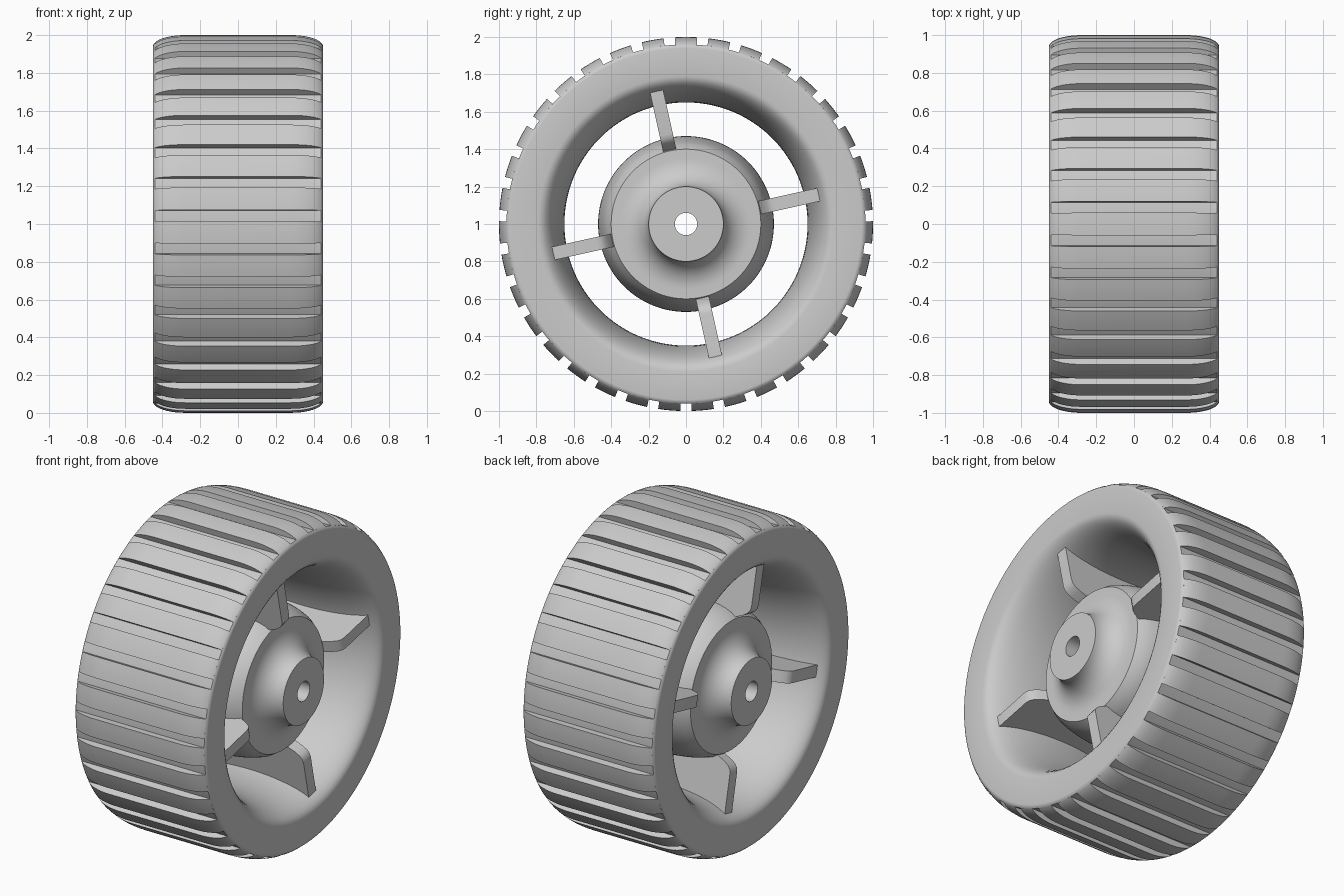
import bpy, bmesh
from math import sin, cos, pi, radians, sqrt, acos

cube = bpy.data.objects.get("Cube")
if cube:
    bpy.data.objects.remove(cube, do_unlink=True)

GREY = (0.6, 0.6, 0.6, 1.0)
grey = bpy.data.materials.new("light_grey")
grey.use_nodes = True
grey.diffuse_color = GREY
grey.node_tree.nodes["Principled BSDF"].inputs["Base Color"].default_value = GREY

LUGS = 35
SEGMENTS = LUGS * 4
HALF = 0.45          # half the wheel width
FLOOR = 0.96         # groove floor radius
GROOVE = 0.06        # groove width


def polar(x, r, a):
    """Point at radius r and angle a from the top, around the x axle."""
    return (x, r * sin(a), r * cos(a) + 1)


def finish(name, bm):
    bmesh.ops.recalc_face_normals(bm, faces=bm.faces)
    mesh = bpy.data.meshes.new(name)
    bm.to_mesh(mesh)
    bm.free()
    mesh.materials.append(grey)
    obj = bpy.data.objects.new(name, mesh)
    bpy.context.collection.objects.link(obj)
    bpy.ops.object.select_all(action='DESELECT')
    obj.select_set(True)
    bpy.context.view_layer.objects.active = obj
    bpy.ops.object.shade_smooth_by_angle(angle=radians(32))
    return obj


def revolve(name, profile):
    """Turn a closed (x, r) profile around the axle."""
    bm = bmesh.new()
    rings = [[bm.verts.new(polar(x, r, 2 * pi * k / SEGMENTS)) for x, r in profile]
             for k in range(SEGMENTS)]
    n = len(profile)
    for k in range(SEGMENTS):
        a, b = rings[k], rings[(k + 1) % SEGMENTS]
        for i in range(n):
            j = (i + 1) % n
            bm.faces.new((a[i], a[j], b[j], b[i]))
    return finish(name, bm)


def mirrored(half):
    """Add the -x half of a profile listed from +x inward."""
    return half + [(-x, r) for x, r in reversed(half) if x > 1e-6]


# Rounded tyre shoulder, from the tread (t = 0) to the side face (t = 90 degrees)
def shoulder(t):
    return (0.28 + 0.17 * sin(t), 0.94 + 0.06 * cos(t))


t_floor = acos((FLOOR - 0.94) / 0.06)

# Tyre ring: groove floor, shoulders, flat side faces and flared bore
outer = [shoulder(t_floor + (pi / 2 - t_floor) * i / 3) for i in range(4)]
bore = []
for i in range(13):
    a = pi / 2 * (1 - i / 12)
    bore.append((HALF * sin(a), 0.79 - 0.14 * cos(a)))
revolve("tyre_ring", mirrored(outer + bore))

# Tread lugs: curved bars between evenly spaced cross grooves
row = mirrored([shoulder(t_floor * i / 8) for i in range(8, -1, -1)])
bm = bmesh.new()
span = 2 * pi / LUGS - GROOVE
STEPS = 4
for lug in range(LUGS):
    mid = 2 * pi * lug / LUGS
    top, low = [], []
    for s in range(STEPS + 1):
        a = mid + span * (s / STEPS - 0.5)
        top.append([bm.verts.new(polar(x, r, a)) for x, r in row])
        low.append([bm.verts.new(polar(x, FLOOR - 0.01, a)) for x, r in row])
    n = len(row)
    for s in range(STEPS):
        for i in range(n - 1):
            for g in (top, low):
                bm.faces.new((g[s][i], g[s][i + 1], g[s + 1][i + 1], g[s + 1][i]))
        for i in (0, n - 1):
            bm.faces.new((top[s][i], top[s + 1][i], low[s + 1][i], low[s][i]))
    for s in (0, STEPS):
        for i in range(n - 1):
            bm.faces.new((top[s][i], top[s][i + 1], low[s][i + 1], low[s][i]))
finish("tread_lugs", bm)

# Hub: axle hole, boss with concave flare, flat rim and crowned drum
flare = []
for i in range(13):
    a = pi / 2 * i / 12
    flare.append((HALF - 0.14 * sin(a), 0.35 - 0.15 * cos(a)))
drum = []
for i in range(9):
    x = 0.31 * (1 - i / 8)
    drum.append((x, 0.40 + 0.07 * sqrt(1 - (x / 0.31) ** 2 * 0.97) - 0.07 * sqrt(0.03) * x / 0.31))
revolve("hub", mirrored([(HALF, 0.06)] + flare + drum))

# Spokes: four radial webs with a rounded shoulder beside the hub
edge = [(0.26, 0.30), (0.28, 0.395), (0.35, 0.425), (0.38, 0.445),
        (0.395, 0.465), (0.40, 0.49), (0.40, 0.76)]
web = edge + [(-x, r) for x, r in reversed(edge)]
bm = bmesh.new()
for k in range(4):
    a = radians(-12.5) + k * pi / 2
    sides = []
    for off in (-0.036, 0.036):
        sides.append([bm.verts.new((x, r * sin(a) + off * cos(a),
                                    1 + r * cos(a) - off * sin(a))) for x, r in web])
    n = len(web)
    for side in sides:
        bm.faces.new(side)
    for i in range(n):
        j = (i + 1) % n
        bm.faces.new((sides[0][i], sides[0][j], sides[1][j], sides[1][i]))
finish("spokes", bm)
